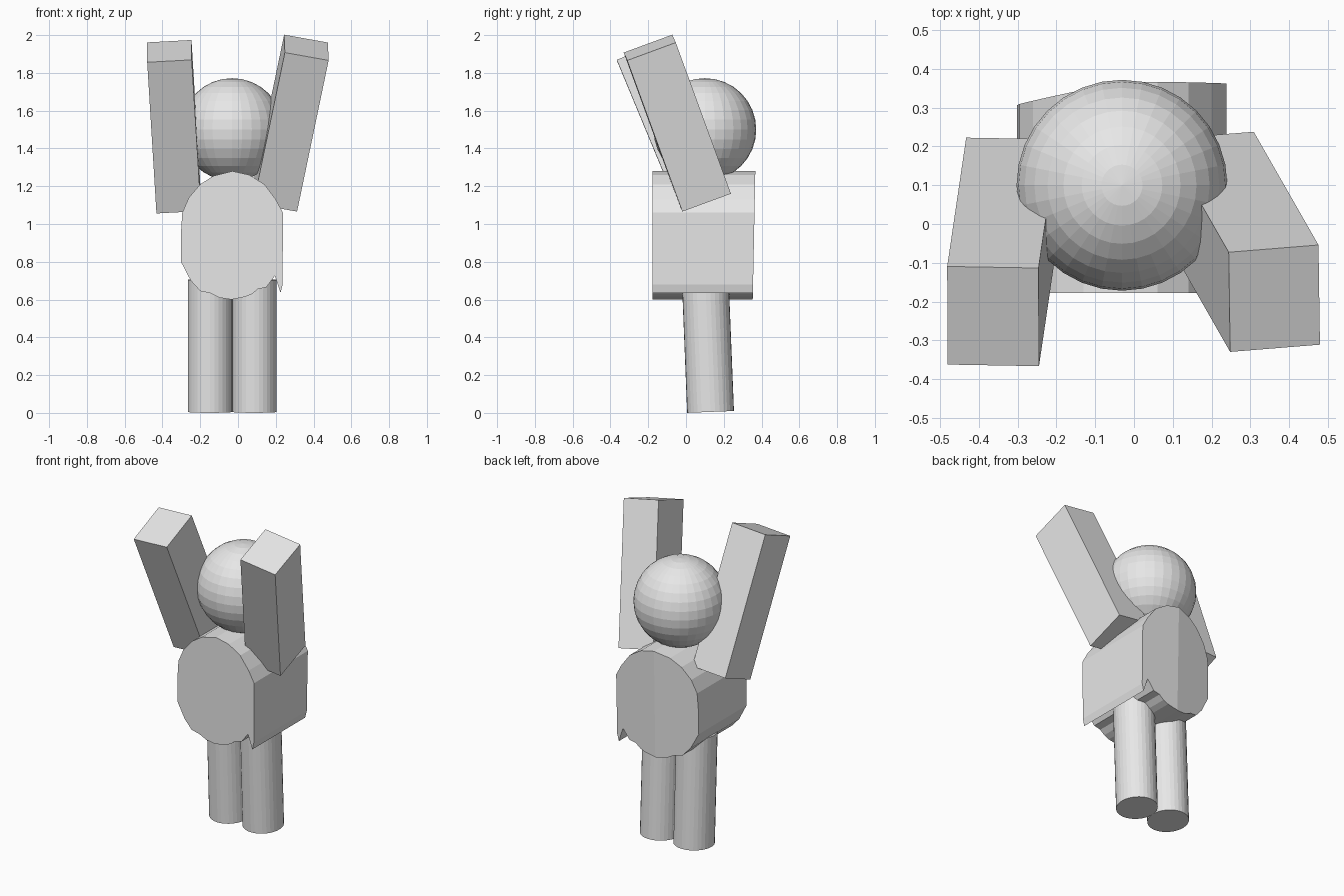
import bpy
import bmesh
from mathutils import Matrix, Vector

cube = bpy.data.objects.get("Cube")
if cube:
    bpy.data.objects.remove(cube, do_unlink=True)

grey = bpy.data.materials.new("light grey")
grey.use_nodes = True
grey.diffuse_color = (0.8, 0.8, 0.8, 1)
grey.node_tree.nodes["Principled BSDF"].inputs["Base Color"].default_value = (0.8, 0.8, 0.8, 1)


def add_part(name, bm):
    bmesh.ops.recalc_face_normals(bm, faces=bm.faces)
    mesh = bpy.data.meshes.new(name)
    bm.to_mesh(mesh)
    bm.free()
    mesh.materials.append(grey)
    obj = bpy.data.objects.new(name, mesh)
    bpy.context.collection.objects.link(obj)
    return obj


# Head: faceted ball
bm = bmesh.new()
bmesh.ops.create_uvsphere(bm, u_segments=32, v_segments=16, radius=0.272,
                          matrix=Matrix.Translation((-0.031, 0.1, 1.5)))
add_part("head", bm)

# Body: rounded outline with a ragged lower edge, extruded front to back
OUTLINE = [
    (-0.03, 1.28), (-0.13, 1.255), (-0.2, 1.21), (-0.26, 1.14), (-0.295, 1.06),
    (-0.302, 0.95), (-0.302, 0.8), (-0.25, 0.7), (-0.2, 0.645), (-0.15, 0.635),
    (-0.1, 0.61), (-0.035, 0.6), (0.04, 0.615), (0.075, 0.63), (0.105, 0.655),
    (0.15, 0.665), (0.195, 0.725), (0.225, 0.635), (0.236, 0.68), (0.238, 1.06),
    (0.2, 1.13), (0.14, 1.21), (0.06, 1.26),
]
bm = bmesh.new()
front = bm.faces.new([bm.verts.new((x, -0.178, z)) for x, z in OUTLINE])
extruded = bmesh.ops.extrude_face_region(bm, geom=[front], use_keep_orig=True)
back = [g for g in extruded["geom"] if isinstance(g, bmesh.types.BMVert)]
bmesh.ops.translate(bm, verts=back, vec=(0, 0.545, 0))
# Crease the back so its -x side slopes forward
bmesh.ops.bisect_plane(bm, geom=bm.verts[:] + bm.edges[:] + bm.faces[:],
                       plane_co=(-0.031, 0, 0), plane_no=(1, 0, 0))
for v in bm.verts:
    if v.co.y > 0:
        v.co.y -= 0.2 * max(0, -0.03 - v.co.x) + 0.02 * (1.28 - v.co.z)
add_part("body", bm)

# Legs: side by side, leaning back slightly toward the feet
for name, x in (("left_leg", 0.087), ("right_leg", -0.148)):
    bm = bmesh.new()
    bmesh.ops.create_cone(bm, cap_ends=True, segments=32, radius1=0.118,
                          radius2=0.118, depth=0.7,
                          matrix=Matrix.Translation((x, 0.116, 0.355))
                          @ Matrix.Rotation(0.04, 4, "X") @ Matrix.Diagonal((1, 1.05, 1, 1)))
    add_part(name, bm)


# Arms: raised boxes aimed along their length
def add_arm(name, centre, side, up):
    z = Vector(up).normalized()
    x = Vector(side)
    x = (x - z * x.dot(z)).normalized()
    frame = Matrix((x, z.cross(x), z)).transposed().to_4x4()
    bm = bmesh.new()
    bmesh.ops.create_cube(bm, size=1, matrix=Matrix.Translation(centre) @ frame
                          @ Matrix.Diagonal((0.236, 0.274, 0.868, 1)))
    add_part(name, bm)


add_arm("left_arm", (0.2785, -0.046, 1.534), (0.232, 0.017, -0.037), (0.167, -0.292, 0.8))
add_arm("right_arm", (-0.339, -0.072, 1.515), (0.237, -0.003, 0.01), (-0.049, -0.332, 0.8))
